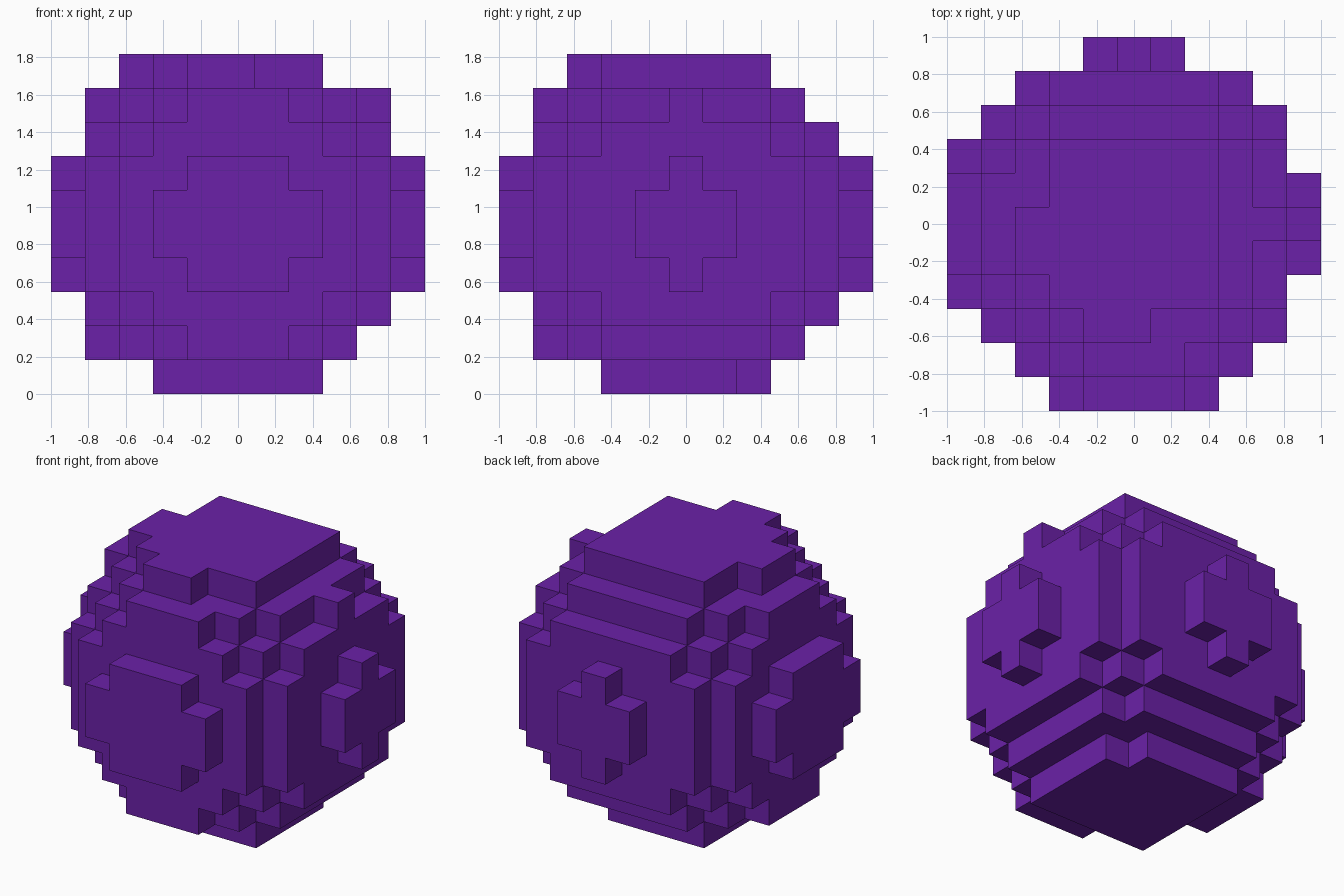
import bpy
import bmesh
from mathutils import Vector

old = bpy.data.objects.get("Cube")
if old:
    bpy.data.objects.remove(old, do_unlink=True)

CELL = 2 / 11
cells = set()


def block(x, y, z):
    """Fill the cells in three inclusive index ranges."""
    for i in range(x[0], x[1] + 1):
        for j in range(y[0], y[1] + 1):
            for k in range(z[0], z[1] + 1):
                cells.add((i, j, k))


def side_block(layer, across, z):
    """Fill the same patch on an x layer and on a y layer."""
    block((layer, layer), across, z)
    block(across, (layer, layer), z)


# Core of the ball, with cut corners above and below
block((2, 8), (2, 8), (2, 7))
block((3, 7), (2, 8), (1, 8))
block((2, 8), (3, 7), (1, 8))

# Stepped side plates
for layer in (1, 9):
    side_block(layer, (2, 8), (3, 6))
    side_block(layer, (3, 7), (2, 7))
side_block(1, (4, 6), (1, 8))
block((9, 9), (5, 5), (8, 8))

# Outermost side caps: wide on -x and -y, small on +x and +y
side_block(0, (3, 7), (4, 5))
side_block(0, (4, 6), (3, 6))
side_block(10, (4, 6), (4, 5))
side_block(10, (5, 5), (3, 6))

# Top cap with two tabs
block((3, 7), (3, 7), (9, 9))
side_block(2, (4, 5), (9, 9))

# Bottom cap with one corner missing
block((3, 6), (3, 7), (0, 0))
block((3, 7), (3, 6), (0, 0))

# Skin the filled cells with outward faces only
bm = bmesh.new()
corners = {}


def vertex(p):
    key = tuple(round(c) for c in p)
    if key not in corners:
        corners[key] = bm.verts.new(
            (key[0] * CELL - 1, key[1] * CELL - 1, key[2] * CELL))
    return corners[key]


for cell in sorted(cells):
    for axis in range(3):
        for sign in (-1, 1):
            normal = Vector((0, 0, 0))
            normal[axis] = sign
            beside = tuple(int(c + n) for c, n in zip(cell, normal))
            if beside in cells:
                continue
            u = Vector((0, 0, 0))
            u[(axis + 1) % 3] = 1
            v = normal.cross(u)
            middle = Vector(cell) + (Vector((1, 1, 1)) + normal) / 2
            bm.faces.new([vertex(middle + (a * u + b * v) / 2)
                          for a, b in ((-1, -1), (1, -1), (1, 1), (-1, 1))])

mesh = bpy.data.meshes.new("block_ball")
bm.to_mesh(mesh)
bm.free()
ball = bpy.data.objects.new("block_ball", mesh)
bpy.context.collection.objects.link(ball)

# Single purple colour
colour = (0.147, 0.0152, 0.392, 1)
purple = bpy.data.materials.new("purple")
purple.use_nodes = True
purple.diffuse_color = colour
for node in purple.node_tree.nodes:
    if node.type == "BSDF_PRINCIPLED":
        node.inputs["Base Color"].default_value = colour
mesh.materials.append(purple)
